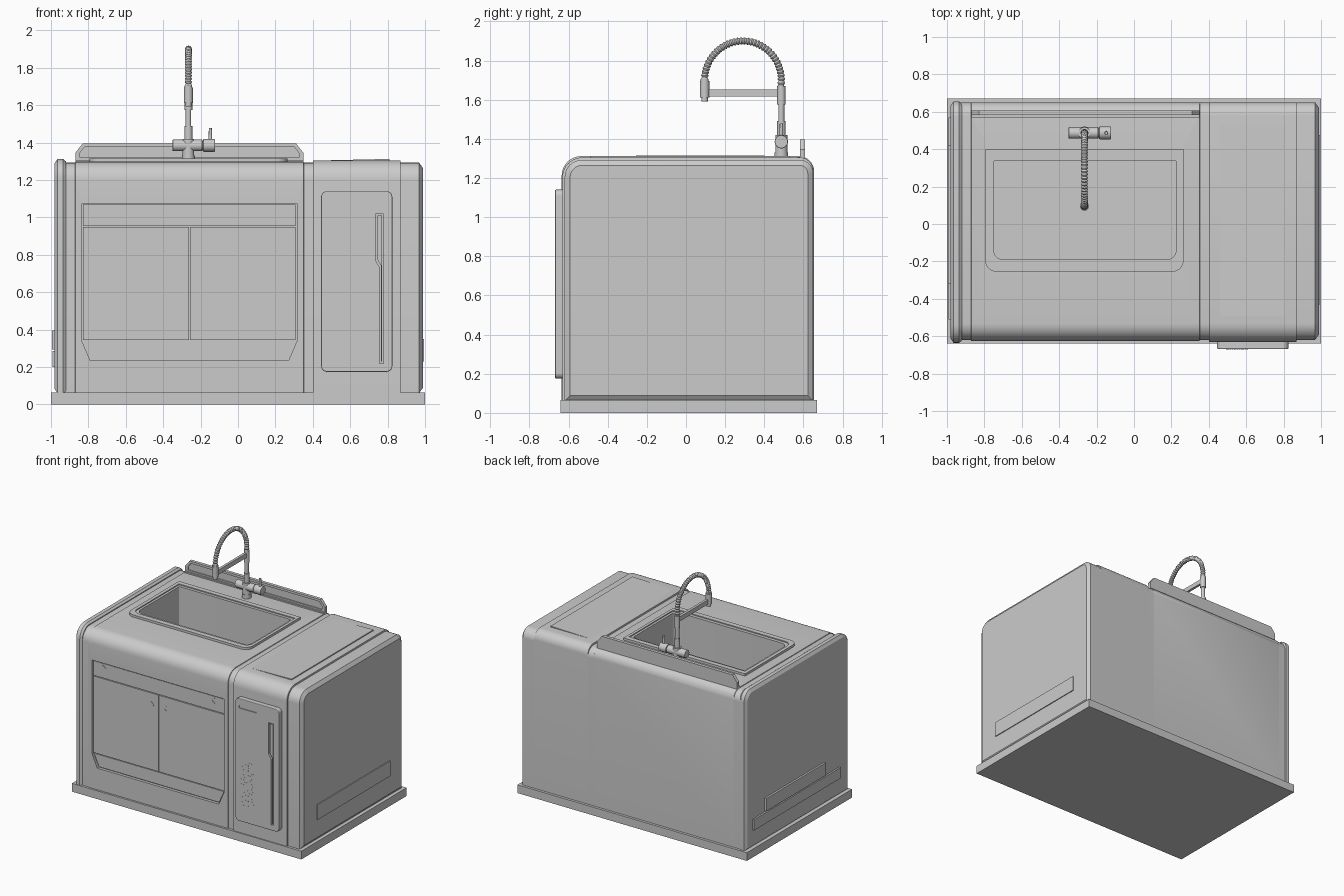
import bpy, bmesh, math
from mathutils import Vector, Matrix

if "Cube" in bpy.data.objects:
    bpy.data.objects.remove(bpy.data.objects["Cube"])


def make(name, bm, smooth=True):
    bmesh.ops.recalc_face_normals(bm, faces=bm.faces)
    me = bpy.data.meshes.new(name)
    bm.to_mesh(me)
    bm.free()
    ob = bpy.data.objects.new(name, me)
    bpy.context.collection.objects.link(ob)
    if smooth:
        shade(ob)
    return ob


def activate(ob):
    bpy.ops.object.select_all(action='DESELECT')
    ob.select_set(True)
    bpy.context.view_layer.objects.active = ob


def shade(ob):
    activate(ob)
    bpy.ops.object.shade_smooth_by_angle(angle=math.radians(30))


def rounded(a0, a1, b0, b1, radii, seg=8):
    """Rounded rectangle; radii for corners: low-low, high-low, high-high, low-high."""
    pts = []
    corners = [(a0, b0, 1, 1), (a1, b0, -1, 1), (a1, b1, -1, -1), (a0, b1, 1, -1)]
    for k, ((a, b, sa, sb), r) in enumerate(zip(corners, radii)):
        if r <= 0:
            pts.append((a, b))
            continue
        for i in range(seg + 1):
            t = math.pi + math.pi / 2 * (k + i / seg)
            pts.append((a + sa * r + r * math.cos(t), b + sb * r + r * math.sin(t)))
    return pts


def prism(name, pts, axis, lo, hi):
    place = {'x': lambda a, b, d: (d, a, b), 'y': lambda a, b, d: (a, d, b),
             'z': lambda a, b, d: (a, b, d)}[axis]
    return loft(name, [[place(a, b, d) for a, b in pts] for d in (lo, hi)])


def loft(name, rings):
    bm = bmesh.new()
    vs = [[bm.verts.new(p) for p in ring] for ring in rings]
    n = len(vs[0])
    for r0, r1 in zip(vs, vs[1:]):
        for i in range(n):
            bm.faces.new((r0[i], r0[(i + 1) % n], r1[(i + 1) % n], r1[i]))
    bm.faces.new(vs[0])
    bm.faces.new(vs[-1])
    return make(name, bm)


def box(name, x0, x1, y0, y1, z0, z1):
    return prism(name, [(x0, y0), (x1, y0), (x1, y1), (x0, y1)], 'z', z0, z1)


def bevel(ob, w, seg=2):
    m = ob.modifiers.new("bevel", 'BEVEL')
    m.width, m.segments, m.limit_method = w, seg, 'ANGLE'
    activate(ob)
    bpy.ops.object.modifier_apply(modifier=m.name)
    shade(ob)


def cut(ob, cutter, keep=False):
    m = ob.modifiers.new("cut", 'BOOLEAN')
    m.operation, m.solver, m.object = 'DIFFERENCE', 'EXACT', cutter
    activate(ob)
    bpy.ops.object.modifier_apply(modifier=m.name)
    if not keep:
        bpy.data.objects.remove(cutter)
    shade(ob)


def cyl(name, p, q, r, r2=None, seg=24):
    p, q = Vector(p), Vector(q)
    bm = bmesh.new()
    bmesh.ops.create_cone(bm, cap_ends=True, segments=seg, radius1=r,
                          radius2=r if r2 is None else r2, depth=(q - p).length)
    bmesh.ops.rotate(bm, verts=bm.verts, matrix=(q - p).to_track_quat('Z', 'Y').to_matrix())
    bmesh.ops.translate(bm, verts=bm.verts, vec=(p + q) / 2)
    return make(name, bm)


def side_ring(x, i, y0, y1, z1, rf=.09, rb=.07):
    """Cabinet cross-section at x, shrunk by i (negative raises front and top only)."""
    s = max(i, 0)
    pts = rounded(y0 + i, y1 - s, .06 + s, z1 - i, (0, 0, rb - s, rf - i))
    return [(x, y, z) for y, z in pts]


# Plinth
box("base_plate", -1, 1, -.64, .67, 0, .065)

# Main body: raised sink section, raised cooler section, chamfered right end
steps = [(-.95, 0), (-.872, 0), (-.87, -.005), (.35, -.005), (.352, 0), (.4, 0),
         (.402, -.012), (.868, -.012), (.87, 0), (.968, 0), (.988, .028)]
body = loft("cabinet_body", [side_ring(x, i, -.62, .65, 1.293) for x, i in steps])

# Left end panel
ends = [(-.98, .022), (-.965, 0), (-.935, 0), (-.92, .012)]
loft("left_end_panel", [side_ring(x, i, -.635, .655, 1.312, .1, .08) for x, i in ends])

# Sink basin and rim
basin = prism("basin_cutter", rounded(-.75, .225, -.19, .34, (.05, .05, .008, .008)), 'z', .86, 1.5)
basin.hide_render = True
rim = prism("sink_rim", rounded(-.795, .265, -.255, .4, (.06, .06, 0, 0)), 'z', 1.285, 1.316)
inner = prism("rim_step_cutter", rounded(-.768, .243, -.215, .362, (.055, .055, 0, 0)), 'z', 1.308, 1.4)
cut(rim, inner)
cut(rim, basin, keep=True)
cut(body, basin)

# Recess for the lower doors
recess = [(-.835, 1.075), (-.835, .34), (-.79, .235), (.27, .235), (.315, .34), (.315, 1.075)]
cut(body, prism("recess_cutter", recess, 'y', -.7, -.603))
box("drawer_front", -.828, .308, -.616, -.595, .954, 1.068)
box("left_door", -.828, -.263, -.616, -.595, .345, .948)
box("right_door", -.257, .308, -.616, -.595, .345, .948)
prism("kick_panel", [(-.826, .338), (-.783, .242), (.263, .242), (.306, .338)], 'y', -.611, -.595)

# Arrow marks on the drawer and doors
for k, (x, z, d) in enumerate([(-.73, 1.035, 1), (.21, 1.035, -1), (-.31, .86, 1), (-.21, .86, -1)]):
    w, h, t = .012 * d, .02, .008 * d
    prism(f"arrow_mark_{k}", [(x - w, z + h), (x + w, z), (x - w, z - h), (x - w - t, z - h),
                              (x + w - t, z), (x - w - t, z + h)], 'y', -.619, -.612)

# Cooler door with handle groove and display slot
door = prism("cooler_door", rounded(.445, .825, .175, 1.14, (.03,) * 4), 'y', -.669, -.62)
bevel(door, .005)
handle = [(.735, 1.018), (.735, .77), (.757, .735), (.757, .22), (.777, .22), (.777, 1.018)]
cut(door, prism("handle_cutter", handle, 'y', -.7, -.652))
cut(door, prism("slot_cutter", rounded(.475, .632, 1.065, 1.087, (.01,) * 4, 4), 'y', -.7, -.662))
prism("handle_grip", [(.745, 1.01), (.745, .775), (.765, .742), (.765, .23), (.771, .23), (.771, 1.01)],
      'y', -.664, -.64)

# Dotted grille on the cooler door
bm = bmesh.new()
turn = Matrix.Rotation(math.pi / 2, 3, 'X')
for r in range(18):
    for c in range(6):
        g = bmesh.ops.create_cone(bm, cap_ends=True, segments=8, radius1=.004, radius2=.004, depth=.003)
        bmesh.ops.rotate(bm, verts=g['verts'], matrix=turn)
        pos = Vector((.495 + .02 * c + .01 * (r % 2), -.6685, .31 + .02 * r))
        bmesh.ops.translate(bm, verts=g['verts'], vec=pos)
make("cooler_grille", bm, False)

# Sloped lid on top of the cooler
prism("cooler_lid", [(.46, 1.295), (.81, 1.295), (.81, 1.313), (.46, 1.305)], 'y', -.49, .53)

# Splash board behind the sink
splash = [(-.87, 1.25), (.35, 1.25), (.35, 1.345), (.31, 1.396), (-.83, 1.396), (-.87, 1.345)]
board = prism("splash_board", splash, 'y', .582, .607)
cut(board, prism("splash_cutter", [(-.845, 1.32), (.325, 1.32), (.325, 1.345), (.3, 1.378),
                                   (-.82, 1.378), (-.845, 1.345)], 'y', .5, .591))
box("splash_foot", -.87, .35, .57, .6, 1.28, 1.308)

# Side vents
box("right_vent", .97, .995, -.43, .475, .23, .35)
box("left_vent_upper", -.995, -.97, -.32, .42, .295, .395)
box("left_vent_lower", -.993, -.97, -.51, .57, .2, .285)

# Faucet column
fx, fy = -.265, .487
for k, (z0, z1, r) in enumerate([(1.28, 1.33, .034), (1.33, 1.42, .031), (1.42, 1.49, .021),
                                 (1.49, 1.575, .015), (1.575, 1.67, .021)]):
    cyl(f"faucet_column_{k}", (fx, fy, z0), (fx, fy, z1), r)
bevel(cyl("faucet_valve", (-.35, fy, 1.385), (-.19, fy, 1.385), .031), .004)
bevel(cyl("faucet_knob", (-.187, fy, 1.385), (-.122, fy, 1.385), .034), .005)
cyl("faucet_knob_shaft", (-.2, fy, 1.385), (-.18, fy, 1.385), .024)
cyl("faucet_lever", (-.148, fy, 1.4), (-.148, fy, 1.478), .01, .008, 12)

# Coiled spring hose arching forward, ribbed by alternating radius
curve = bpy.data.curves.new("spring_hose", 'CURVE')
curve.dimensions, curve.bevel_depth, curve.bevel_resolution = '3D', .019, 4
curve.use_fill_caps = True
n = 160
spl = curve.splines.new('POLY')
spl.points.add(n)
for i, p in enumerate(spl.points):
    t = math.pi * (i / n * 1.12 - .06)
    h = max(0, math.sin(t))
    drop = min(0, math.sin(t)) * .25
    p.co = (fx, .291 + .196 * math.cos(t), 1.7 + .2 * h + drop, 1)
    p.radius = (.72, .9, 1, .9)[i % 4]
hose = bpy.data.objects.new("spring_hose", curve)
bpy.context.collection.objects.link(hose)
activate(hose)
bpy.ops.object.convert(target='MESH')
shade(bpy.context.object)

# Spray head and its support arm
hy = .095
for k, (z0, z1, r) in enumerate([(1.592, 1.612, .017), (1.612, 1.695, .024), (1.695, 1.705, .02)]):
    cyl(f"spray_head_{k}", (fx, hy, z0), (fx, hy, z1), r)
box("support_arm", fx - .01, fx + .01, hy, fy, 1.617, 1.653)
